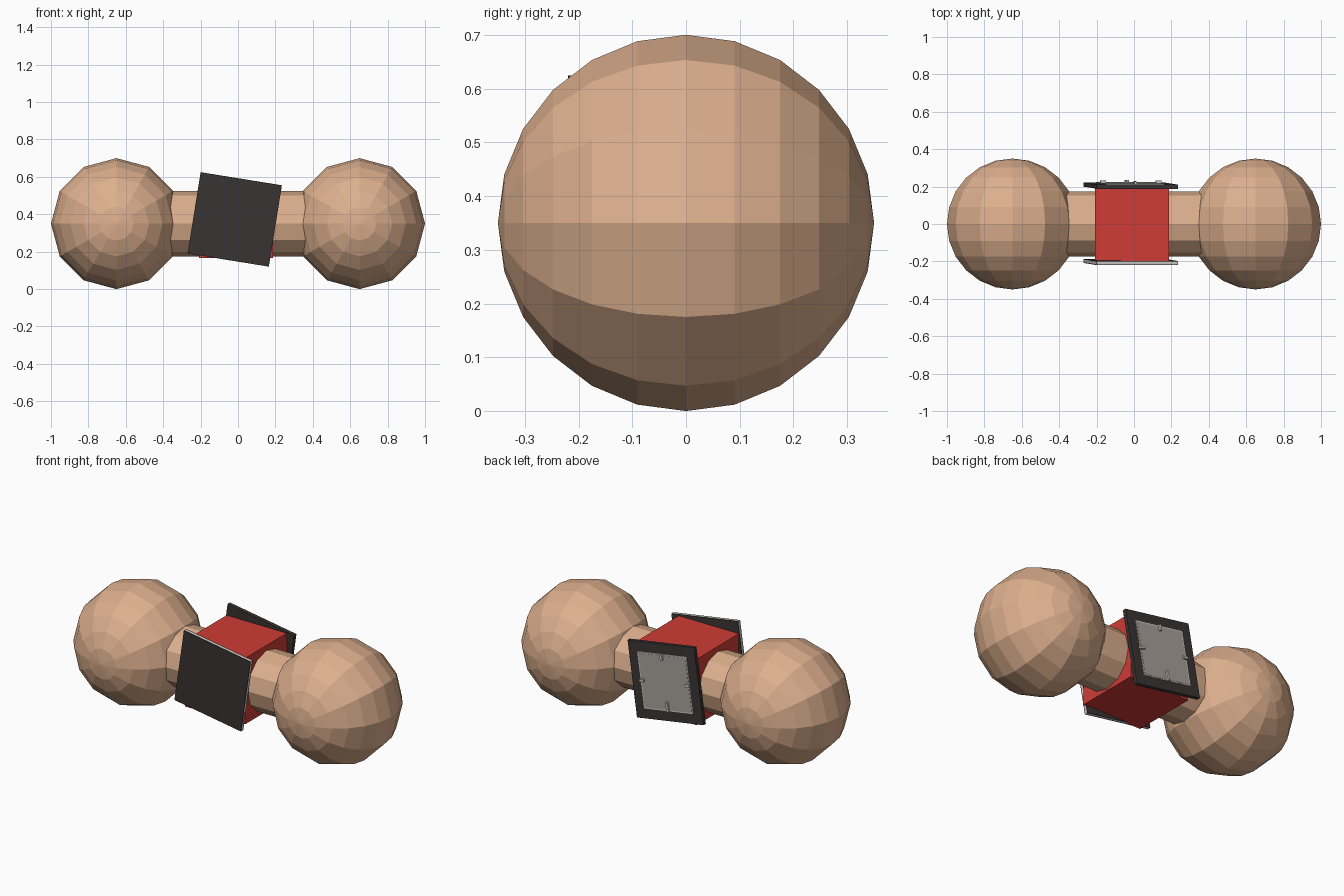
import bpy, math
from mathutils import Matrix, Vector

if "Cube" in bpy.data.objects:
    bpy.data.objects.remove(bpy.data.objects["Cube"])


def mat(name, rgb):
    m = bpy.data.materials.new(name)
    m.diffuse_color = (*rgb, 1)
    m.use_nodes = True
    m.node_tree.nodes["Principled BSDF"].inputs["Base Color"].default_value = m.diffuse_color
    return m


TAN = mat("tan", (0.72, 0.43, 0.27))
RED = mat("red", (0.62, 0.045, 0.036))
DARK = mat("charcoal", (0.042, 0.034, 0.034))
GREY = mat("warm_grey", (0.38, 0.345, 0.31))
PALE = mat("pale_grey", (0.60, 0.57, 0.54))


def finish(name, material):
    o = bpy.context.object
    o.name = name
    o.data.materials.append(material)
    return o


def box(name, material, centre, size, frame=Matrix.Identity(4)):
    bpy.ops.mesh.primitive_cube_add(size=1)
    o = finish(name, material)
    o.data.transform(frame @ Matrix.Translation(centre) @ Matrix.Diagonal((*size, 1)))
    return o


# Round ends, poles facing front and back
for side, x in (("left", -0.65), ("right", 0.65)):
    bpy.ops.mesh.primitive_uv_sphere_add(segments=12, ring_count=12, radius=0.35,
                                         location=(x, 0, 0.35),
                                         rotation=(math.pi / 2, 0, 0))
    finish(side + "_ball", TAN)

# Connecting bar
bpy.ops.mesh.primitive_cylinder_add(vertices=12, radius=0.175, depth=1.0,
                                    location=(0, 0, 0.35),
                                    rotation=(0, math.pi / 2, 0))
finish("bar", TAN)

# Central block
box("block", RED, (-0.011, 0, 0.36), (0.394, 0.396, 0.39))

# Both plates share a slight twist and lean
TILT = Matrix.Rotation(math.radians(9.14), 4, 'Y') @ Matrix.Rotation(math.radians(1.5), 4, 'X')


def plate_frame(y):
    return Matrix.Translation((-0.0175, y, 0.3725)) @ TILT


# Front plate: dark face over a pale sheet
front = plate_frame(-0.205)
box("front_plate_face", DARK, (0, -0.007, 0), (0.44, 0.004, 0.44), front)
box("front_plate_sheet", PALE, (0, 0.002, 0), (0.44, 0.014, 0.44), front)
box("front_plate_lining", DARK, (0, 0.011, 0), (0.44, 0.004, 0.44), front)

# Back plate: dark frame, pale rim, grey dial
back = plate_frame(0.205)
box("back_plate", DARK, (0, 0, 0), (0.44, 0.022, 0.44), back)
box("dial_rim", PALE, (0, 0.0115, 0), (0.325, 0.005, 0.325), back)
box("dial", GREY, (0, 0.013, 0), (0.312, 0.005, 0.312), back)

# Marks at the middle of each dial edge, the lowest one longer
for i, length in enumerate((0.035, 0.03, 0.055, 0.03)):
    spin = Matrix.Rotation(i * math.pi / 2, 4, 'Y')
    box("dial_mark_%d" % i, PALE, (0, 0.018, 0.165 - length / 2),
        (0.014, 0.018, length), back @ spin)
